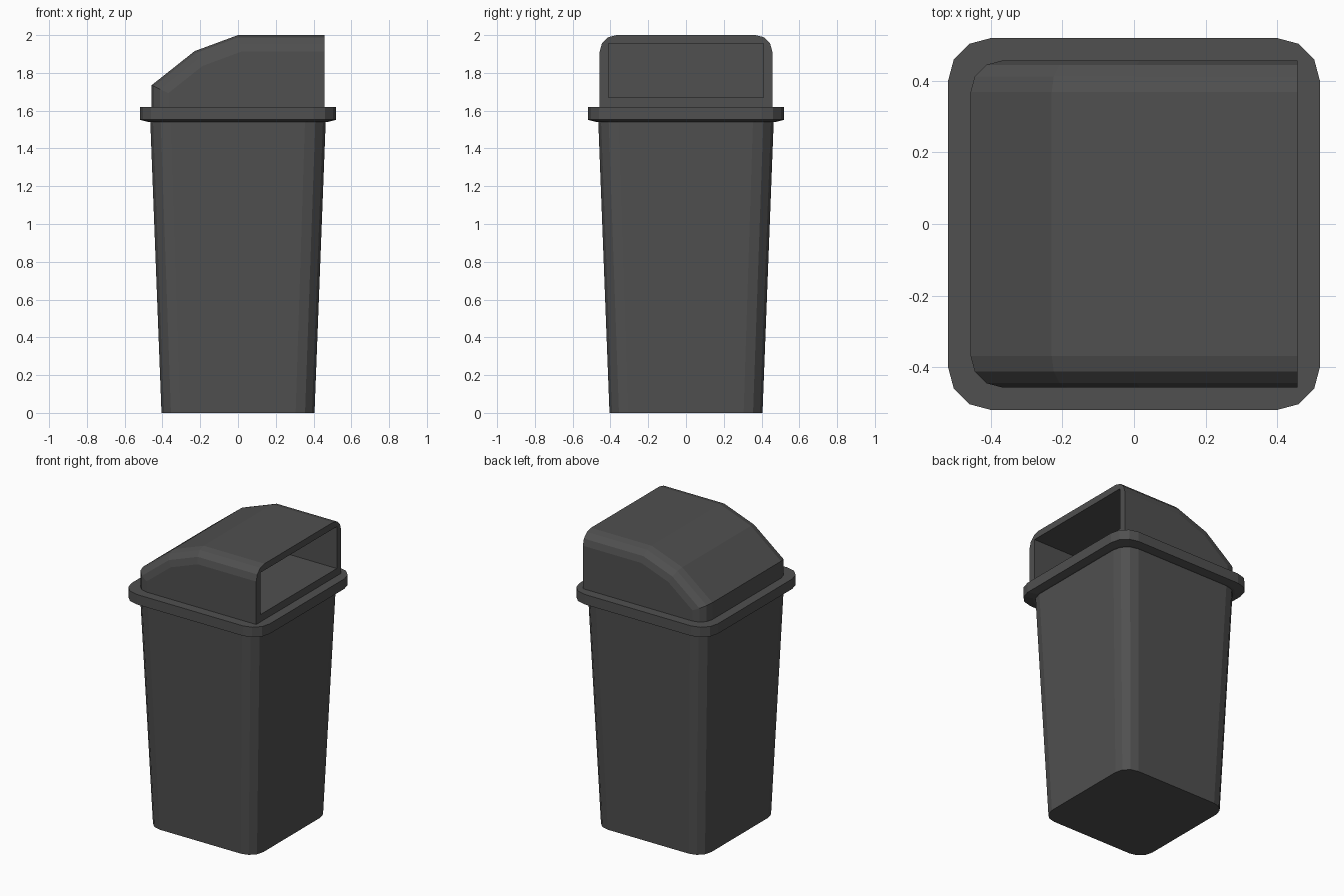
import bpy, bmesh, math

if "Cube" in bpy.data.objects:
    bpy.data.objects.remove(bpy.data.objects["Cube"])

mat = bpy.data.materials.new("dark_grey")
mat.diffuse_color = (0.08, 0.08, 0.08, 1)
mat.use_nodes = True
mat.node_tree.nodes["Principled BSDF"].inputs["Base Color"].default_value = mat.diffuse_color


def make_object(name, bm, material=mat):
    bmesh.ops.recalc_face_normals(bm, faces=bm.faces[:])
    mesh = bpy.data.meshes.new(name)
    bm.to_mesh(mesh)
    bm.free()
    ob = bpy.data.objects.new(name, mesh)
    bpy.context.collection.objects.link(ob)
    mesh.materials.append(material)
    return ob


def rounded_square(half, radius, z, segments=3):
    pts = []
    for q in range(4):
        c = math.radians(45 + 90 * q)
        cx = math.copysign(half - radius, math.cos(c))
        cy = math.copysign(half - radius, math.sin(c))
        for i in range(segments + 1):
            a = math.radians(90 * (q + i / segments))
            pts.append((cx + radius * math.cos(a), cy + radius * math.sin(a), z))
    return pts


def loft(name, rings):
    # Stack of (half width, corner radius, height) sections, capped at both ends
    bm = bmesh.new()
    loops = [[bm.verts.new(p) for p in rounded_square(*r)] for r in rings]
    for a, b in zip(loops, loops[1:]):
        n = len(a)
        for i in range(n):
            bm.faces.new((a[i], a[(i + 1) % n], b[(i + 1) % n], b[i]))
    bm.faces.new(loops[0])
    bm.faces.new(loops[-1])
    return make_object(name, bm)


# Tapered bin body and overhanging rim
loft("bin_body", [(0.405, 0.10, 0), (0.465, 0.11, 1.56)])
loft("lid_rim", [(0.475, 0.11, 1.54), (0.52, 0.12, 1.552), (0.52, 0.12, 1.62)])

# Hood: side profile extruded across y, long side edges rounded
profile = [(0.457, 1.61), (0.457, 2.0), (0, 2.0), (-0.23, 1.915),
           (-0.457, 1.735), (-0.457, 1.61)]
bm = bmesh.new()
face = bm.faces.new([bm.verts.new((x, -0.457, z)) for x, z in profile])
ext = bmesh.ops.extrude_face_region(bm, geom=[face])
for v in ext["geom"]:
    if isinstance(v, bmesh.types.BMVert):
        v.co.y = 0.457


def is_rounded(e):
    a, b = (v.co for v in e.verts)
    front_end = min(a.x, b.x) > 0.4
    bottom = max(a.z, b.z) < 1.62
    return abs(a.y - b.y) < 0.01 and not front_end and not bottom


bmesh.ops.bevel(bm, geom=[e for e in bm.edges if is_rounded(e)],
                offset=0.088, segments=3, profile=0.5, affect='EDGES')
hood = make_object("lid_hood", bm)

# Deep rectangular opening on the +x side
bm = bmesh.new()
bmesh.ops.create_cube(bm, size=1)
x0, x1, z0, z1 = -0.05, 0.6, 1.67, 1.955
for v in bm.verts:
    v.co = (x1 if v.co.x > 0 else x0, v.co.y * 0.82, z1 if v.co.z > 0 else z0)
cutter = make_object("opening_cutter", bm)
cutter.hide_render = True
cutter.display_type = 'WIRE'
cut = hood.modifiers.new("opening", 'BOOLEAN')
cut.object = cutter
cut.operation = 'DIFFERENCE'
cut.solver = 'EXACT'
